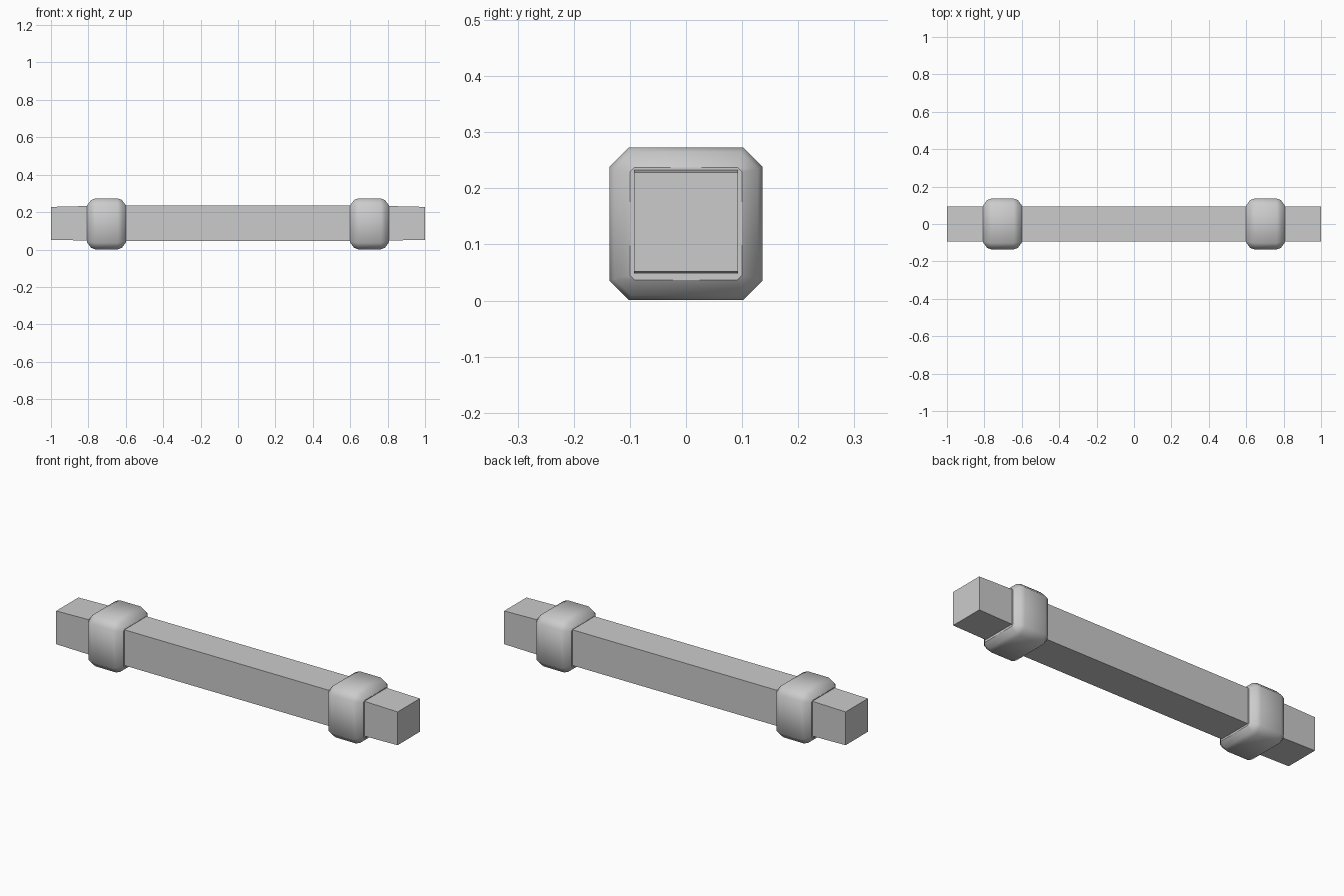
import bpy, bmesh

cube = bpy.data.objects.get("Cube")
if cube:
    bpy.data.objects.remove(cube, do_unlink=True)

grey = bpy.data.materials.new("plain grey")
grey.use_nodes = True
colour = (0.6, 0.6, 0.6, 1)
grey.diffuse_color = colour
grey.node_tree.nodes["Principled BSDF"].inputs["Base Color"].default_value = colour


def loft(name, rings, section, smooth):
    """Skin a row of cross-sections along x and cap both ends."""
    bm = bmesh.new()
    loops = [[bm.verts.new(p) for p in section(*r)] for r in rings]
    for a, b in zip(loops, loops[1:]):
        n = len(a)
        for i in range(n):
            bm.faces.new((a[i], a[(i + 1) % n], b[(i + 1) % n], b[i]))
    bm.faces.new(loops[0])
    bm.faces.new(loops[-1])
    bmesh.ops.recalc_face_normals(bm, faces=bm.faces)
    for f in bm.faces:
        f.smooth = smooth and len(f.verts) == 4
    mesh = bpy.data.meshes.new(name)
    bm.to_mesh(mesh)
    bm.free()
    mesh.materials.append(grey)
    obj = bpy.data.objects.new(name, mesh)
    bpy.context.collection.objects.link(obj)
    return obj


def square(x, low, high):
    w = 0.093
    return [(x, -w, low), (x, w, low), (x, w, high), (x, -w, high)]


def chamfered(x, half, cut):
    k = half - cut
    corners = [(k, -half), (half, -k), (half, k), (k, half),
               (-k, half), (-half, k), (-half, -k), (-k, -half)]
    return [(x, y, 0.137 + z) for y, z in corners]


# Square bar, very slightly thinner at its ends
loft("bar", [(-1, 0.052, 0.228), (-0.7, 0.046, 0.235),
             (0.7, 0.046, 0.235), (1, 0.052, 0.228)], square, False)

# Rounded collars near both ends
profile = [(0.103, 0.1, 0.008), (0.082, 0.128, 0.03), (0.06, 0.136, 0.034)]
for side, sign in (("left", 1), ("right", -1)):
    centre = sign * 0.703
    rings = [(centre - x, h, c) for x, h, c in profile]
    rings += [(centre + x, h, c) for x, h, c in reversed(profile)]
    loft(side + "_collar", rings, chamfered, True)
